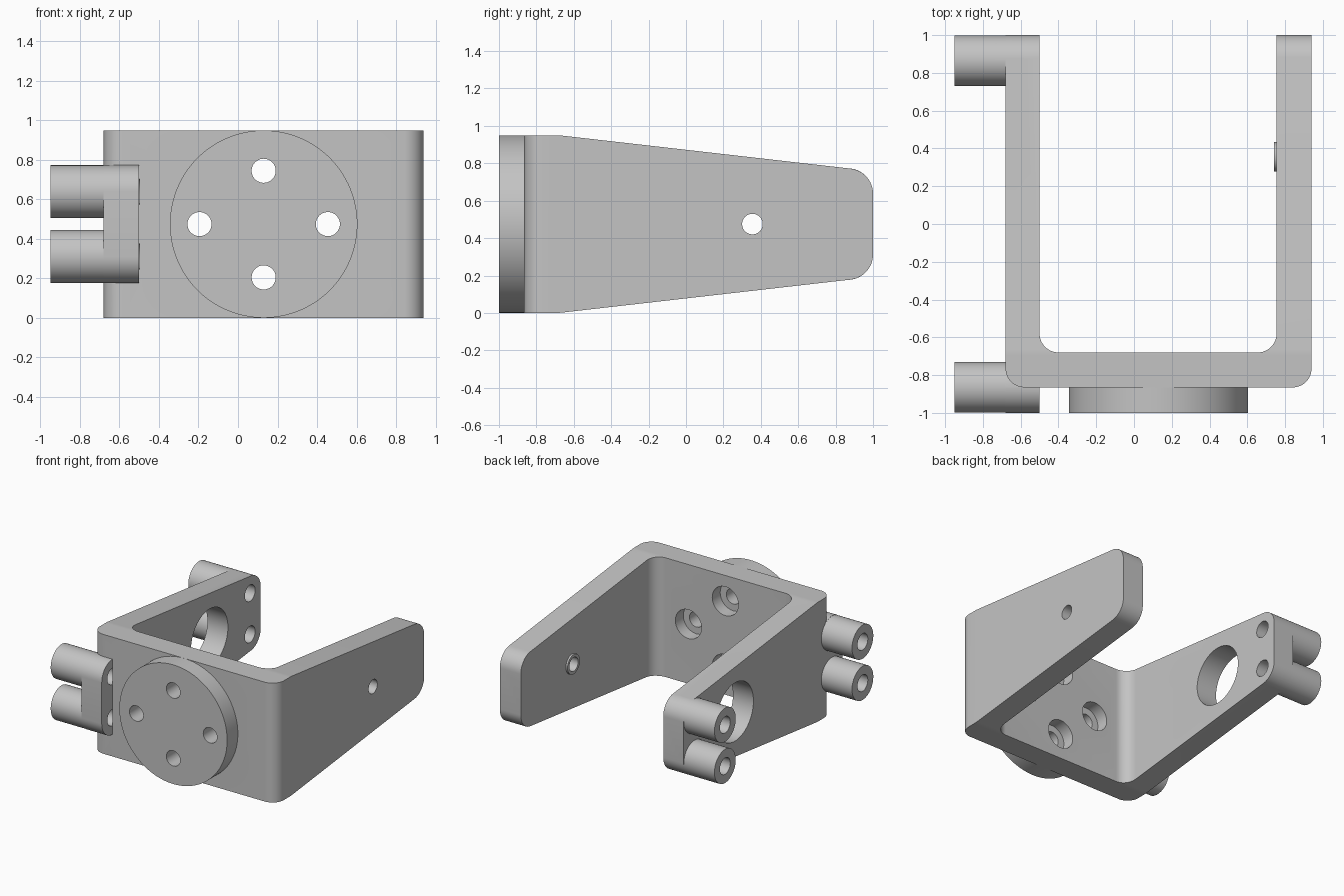
import bpy, bmesh, math
from mathutils import Vector

cube = bpy.data.objects.get("Cube")
if cube:
    bpy.data.objects.remove(cube, do_unlink=True)

grey = bpy.data.materials.new("neutral_grey")
grey.use_nodes = True
grey.diffuse_color = (0.55, 0.55, 0.55, 1)
grey.node_tree.nodes["Principled BSDF"].inputs["Base Color"].default_value = grey.diffuse_color


def rounded(corners, steps=12):
    """Polygon outline from (u, v, radius) corners, with arcs where radius > 0."""
    pts = []
    for i, (u, v, r) in enumerate(corners):
        p = Vector((u, v))
        if not r:
            pts.append(p)
            continue
        a = (Vector(corners[i - 1][:2]) - p).normalized()
        b = (Vector(corners[(i + 1) % len(corners)][:2]) - p).normalized()
        half = a.angle(b) / 2
        centre = p + (a + b).normalized() * r / math.sin(half)
        start = p + a * r / math.tan(half) - centre
        end = p + b * r / math.tan(half) - centre
        sweep = math.pi - 2 * half
        for k in range(steps + 1):
            t = k / steps
            pts.append(centre + (start * math.sin((1 - t) * sweep)
                                 + end * math.sin(t * sweep)) / math.sin(sweep))
    return pts


def circle(u, v, r, n=64):
    return [Vector((u + r * math.cos(math.tau * k / n), v + r * math.sin(math.tau * k / n)))
            for k in range(n)]


def prism(name, outline, axis, lo, hi):
    """Extrude an outline along one axis, from lo to hi."""
    place = {"x": lambda u, v, w: (w, u, v),
             "y": lambda u, v, w: (u, w, v),
             "z": lambda u, v, w: (u, v, w)}[axis]
    bm = bmesh.new()
    face = bm.faces.new([bm.verts.new(place(p.x, p.y, lo)) for p in outline])
    top = bmesh.ops.extrude_face_region(bm, geom=[face])["geom"]
    bmesh.ops.translate(bm, vec=place(0, 0, hi - lo),
                        verts=[g for g in top if isinstance(g, bmesh.types.BMVert)])
    bmesh.ops.recalc_face_normals(bm, faces=bm.faces)
    mesh = bpy.data.meshes.new(name)
    bm.to_mesh(mesh)
    bm.free()
    mesh.materials.append(grey)
    obj = bpy.data.objects.new(name, mesh)
    bpy.context.collection.objects.link(obj)
    return obj


def combine(target, part, operation):
    part.hide_render = True
    mod = target.modifiers.new(part.name, "BOOLEAN")
    mod.operation, mod.solver, mod.object = operation, "EXACT", part
    bpy.context.view_layer.objects.active = target
    bpy.ops.object.modifier_apply(modifier=mod.name)
    bpy.data.objects.remove(part, do_unlink=True)


MID = 0.475            # mid height
LUG_Z = (0.311, 0.639)  # heights of the paired tubes
DISC_X = 0.13
PIVOT_Y = 0.355

# U-shaped body, trimmed to the tapered side profile
bracket = prism("bracket", rounded([
    (-0.68, 1, 0), (-0.68, -0.865, 0.1), (0.94, -0.865, 0.1), (0.94, 1, 0),
    (0.755, 1, 0), (0.755, -0.68, 0.1), (-0.5, -0.68, 0.1), (-0.5, 1, 0)]), "z", -0.1, 1.1)
side = prism("side_profile", rounded([
    (-0.95, 0, 0), (-0.68, 0, 0.3), (1, 0.192, 0.135),
    (1, 0.758, 0.135), (-0.68, 0.95, 0.3), (-0.95, 0.95, 0)]), "x", -1.2, 1.2)
combine(bracket, side, "INTERSECT")

# Mounting disc, pivot boss and front lug plate
combine(bracket, prism("mounting_disc", circle(DISC_X, MID, 0.4745, 128), "y", -1, -0.8), "UNION")
combine(bracket, prism("pivot_boss", circle(PIVOT_Y, MID, 0.078), "x", 0.74, 0.8), "UNION")
lug = rounded([(y, z, 0.1349) for y, z in
               ((-1, 0.176), (-0.73, 0.176), (-0.73, 0.774), (-1, 0.774))])
combine(bracket, prism("front_lug", lug, "x", -0.68, -0.5), "UNION")

# Paired tubes on the front lug and at the end of the arm
for y in (-0.865, 0.865):
    for z in LUG_Z:
        combine(bracket, prism("tube", circle(y, z, 0.134), "x", -0.95, -0.58), "UNION")

# Tube bores
for y, end in ((-0.865, -0.499), (0.865, -0.4)):
    for z in LUG_Z:
        combine(bracket, prism("tube_bore", circle(y, z, 0.065, 48), "x", -1.1, end), "DIFFERENCE")

# Pivot hole and the large opening facing it
combine(bracket, prism("pivot_hole", circle(PIVOT_Y, MID, 0.055, 48), "x", 0.6, 1.1), "DIFFERENCE")
combine(bracket, prism("arm_opening", circle(PIVOT_Y, MID, 0.232, 96), "x", -0.8, -0.4), "DIFFERENCE")

# Counterbored screw holes through disc and wall
for dx, dz in ((0.325, 0), (-0.325, 0), (0, 0.27), (0, -0.27)):
    x, z = DISC_X + dx, MID + dz
    combine(bracket, prism("screw_hole", circle(x, z, 0.061, 48), "y", -1.1, -0.5), "DIFFERENCE")
    combine(bracket, prism("counterbore", circle(x, z, 0.115, 48), "y", -0.78, -0.5), "DIFFERENCE")

# Smooth the curved walls, keep edges crisp
bpy.ops.object.select_all(action="DESELECT")
bracket.select_set(True)
bpy.context.view_layer.objects.active = bracket
bpy.ops.object.shade_smooth_by_angle(angle=math.radians(25))
